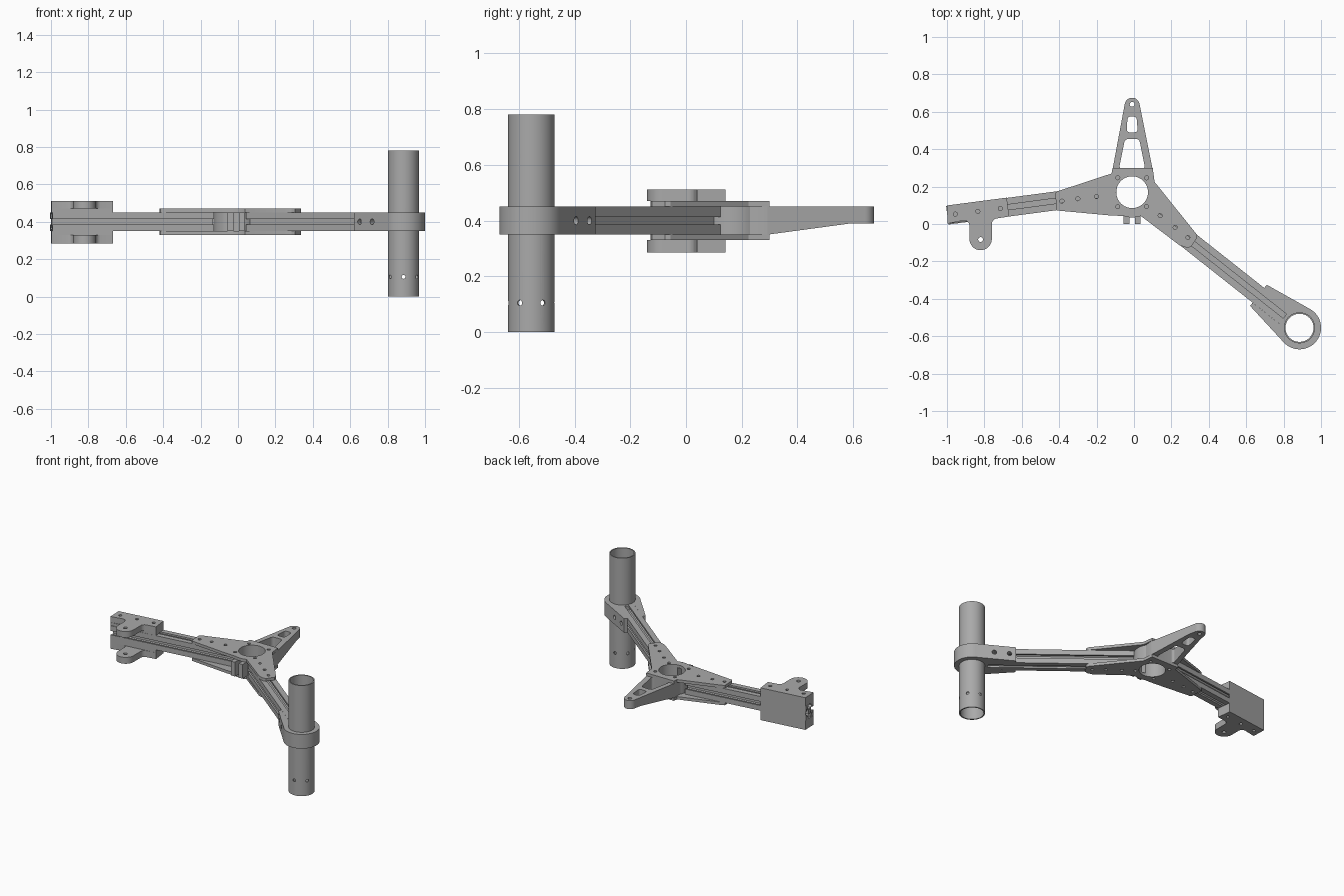
import bpy, bmesh
from math import radians, cos, sin, pi, atan2
from mathutils import Matrix, Vector

if "Cube" in bpy.data.objects:
    bpy.data.objects.remove(bpy.data.objects["Cube"])

grey = bpy.data.materials.new("machined_grey")
grey.use_nodes = True
grey.diffuse_color = (0.4, 0.4, 0.4, 1)
grey.node_tree.nodes["Principled BSDF"].inputs["Base Color"].default_value = (0.4, 0.4, 0.4, 1)


def arc(cx, cy, r, a0, a1, n=24):
    angles = [radians(a0 + (a1 - a0) * i / n) for i in range(n + 1)]
    return [(cx + r * cos(a), cy + r * sin(a)) for a in angles]


def circle(cx, cy, r, n=20):
    return arc(cx, cy, r, 0, 360, n)[:-1]


def rounded(points, radius, n=6):
    """Round every corner of a polygon."""
    out = []
    for i, p in enumerate(points):
        p = Vector(p)
        a = Vector(points[i - 1]) - p
        b = Vector(points[(i + 1) % len(points)]) - p
        cut = min(radius, a.length * 0.48, b.length * 0.48)
        a, b = p + a.normalized() * cut, p + b.normalized() * cut
        for k in range(n + 1):
            t = k / n
            out.append(tuple(a * (1 - t) ** 2 + p * 2 * t * (1 - t) + b * t * t))
    return out


def baked(obj):
    bpy.context.view_layer.update()
    return bpy.data.meshes.new_from_object(obj.evaluated_get(bpy.context.evaluated_depsgraph_get()))


def extrude(name, loops, z0, z1, matrix=Matrix()):
    """Solid from an outline and its holes, between two heights."""
    curve = bpy.data.curves.new(name, "CURVE")
    curve.dimensions = "2D"
    curve.fill_mode = "BOTH"
    curve.extrude = (z1 - z0) / 2
    for loop in loops:
        spline = curve.splines.new("POLY")
        spline.points.add(len(loop) - 1)
        for point, (x, y) in zip(spline.points, loop):
            point.co = (x, y, 0, 1)
        spline.use_cyclic_u = True
    temp = bpy.data.objects.new("temp", curve)
    bpy.context.collection.objects.link(temp)
    mesh = baked(temp)
    bpy.data.objects.remove(temp)
    mesh.transform(matrix @ Matrix.Translation((0, 0, (z0 + z1) / 2)))
    bm = bmesh.new()
    bm.from_mesh(mesh)
    bmesh.ops.remove_doubles(bm, verts=bm.verts, dist=1e-5)
    bmesh.ops.recalc_face_normals(bm, faces=bm.faces)
    bm.to_mesh(mesh)
    bm.free()
    mesh.materials.clear()
    mesh.materials.append(grey)
    obj = bpy.data.objects.new(name, mesh)
    bpy.context.collection.objects.link(obj)
    return obj


def drill(obj, matrices, radius, depth):
    """Cut round holes along the z axis of each matrix."""
    bm = bmesh.new()
    for m in matrices:
        bmesh.ops.create_cone(bm, cap_ends=True, segments=16, radius1=radius,
                              radius2=radius, depth=depth, matrix=m)
    mesh = bpy.data.meshes.new("drill")
    bm.to_mesh(mesh)
    bm.free()
    cutter = bpy.data.objects.new("drill", mesh)
    cutter.hide_render = True
    bpy.context.collection.objects.link(cutter)
    mod = obj.modifiers.new("holes", "BOOLEAN")
    mod.operation, mod.object, mod.solver = "DIFFERENCE", cutter, "EXACT"
    result = baked(obj)
    obj.modifiers.clear()
    obj.data = result
    bpy.data.objects.remove(cutter)


LOW, HIGH = 0.35, 0.45
HUB = (-0.01, 0.17)
TUBE = (0.885, -0.555)

# Slotted beam section, one quarter repeated around
quarter = [(0.05, -0.05), (0.05, -0.014), (0.038, -0.014), (0.038, -0.027), (0.03, -0.027),
           (0.019, -0.015), (0.019, 0.015), (0.03, 0.027), (0.038, 0.027), (0.038, 0.014), (0.05, 0.014)]
section = []
for k in range(4):
    c, s = cos(k * pi / 2), sin(k * pi / 2)
    section += [(x * c - y * s, x * s + y * c) for x, y in quarter]


def beam(name, start, end):
    d = Vector(end) - Vector(start)
    m = (Matrix.Translation((*start, (LOW + HIGH) / 2)) @ Matrix.Rotation(atan2(d.y, d.x), 4, "Z")
         @ Matrix.Rotation(pi / 2, 4, "Y"))
    return extrude(name, [section, circle(0, 0, 0.008)], 0, d.length, m)


beam("tube_arm_beam", (0.075, 0.085), (0.807, -0.493))
beam("bracket_arm_beam", (-0.998, 0.047), (-0.135, 0.161))

# Hub clamp with split ears and a windowed tail
hx, hy = HUB
outline = (arc(hx, hy, 0.085, -80, 260, 48) + [(-0.025, 0), (-0.055, 0)]
           + arc(hx, hy, 0.12, 248, 150) + [(-0.115, 0.29)]
           + arc(hx, 0.635, 0.04, 170, 10) + [(0.1, 0.29)]
           + arc(hx, hy, 0.12, 30, -68) + [(0.035, 0), (0.005, 0)])
windows = [rounded([(-0.08, 0.296), (0.06, 0.296), (0.028, 0.455), (-0.048, 0.455)], 0.02),
           rounded([(-0.04, 0.49), (0.02, 0.49), (0.014, 0.575), (-0.034, 0.575)], 0.02),
           circle(hx, 0.64, 0.013)]
hub = extrude("hub_clamp_and_tail", [outline] + windows, LOW, HIGH)
bm = bmesh.new()
bm.from_mesh(hub.data)
for y in (0.294, 0.59):
    bmesh.ops.bisect_plane(bm, geom=bm.verts[:] + bm.edges[:] + bm.faces[:],
                           plane_co=(0, y, 0), plane_no=(0, 1, 0))
for v in bm.verts:
    if v.co.z < 0.4:
        v.co.z = LOW + 0.04 * min(1, max(0, (v.co.y - 0.294) / 0.296))
bm.to_mesh(hub.data)
bm.free()

# Hub plates above and below the beams
plate = (rounded([(-0.425, 0.17), (-0.415, 0.072), (-0.37, 0.07)], 0.012)[7:14]
         + [(-0.12, 0.045)] + arc(hx, hy, 0.135, 250, 290, 8)
         + [(0.245, -0.115), (0.285, -0.127), (0.305, -0.122), (0.337, -0.075), (0.335, -0.055),
            (0.11, 0.225), (0.1, 0.3), (-0.115, 0.3), (-0.12, 0.27), (-0.4, 0.178), (-0.42, 0.168)])
bolts = [(hx + sx * 0.077, hy + sy * 0.077) for sx in (-1, 1) for sy in (-1, 1)]
bolts += [(-0.385, 0.122), (-0.3, 0.135), (-0.2, 0.147), (0.14, 0.045), (0.22, -0.018), (0.288, -0.072)]
holes = [circle(hx, hy, 0.085, 48)] + [circle(x, y, 0.011, 12) for x, y in bolts]
extrude("upper_hub_plate", [plate] + holes, HIGH, 0.47)
extrude("lower_hub_plate", [plate] + holes, 0.33, LOW)

# End bracket: lobed plates, pads against the beam and a thin back wall
body = [(-1, 0.099), (-0.68, 0.141), (-0.668, 0.04), (-0.757, 0.028)]
lobe = arc(-0.82, -0.08, 0.06, 0, -180, 16)
lobed = (body[:3] + arc(-0.73, 0.0, 0.03, 100, 180, 6) + lobe
         + arc(-0.91, -0.01, 0.03, 0, 85, 6) + [(-0.997, 0.002)])
pad = body[:3] + [(-0.997, 0.002)]
screws = [circle(x, y, 0.011, 12) for x, y in [(-0.955, 0.053), (-0.835, 0.067), (-0.715, 0.083)]]
lobe_hole = [circle(-0.82, -0.083, 0.013)]
for side, z0, z1, p0, p1 in (("upper", 0.47, 0.512, HIGH, 0.47), ("lower", 0.285, 0.33, 0.33, LOW)):
    extrude(side + "_bracket_plate", [lobed] + screws + lobe_hole, z0, z1)
    extrude(side + "_bracket_pad", [pad] + screws, p0, p1)
extrude("bracket_back_wall", [[(-1, 0.099), (-0.68, 0.141), (-0.679, 0.136), (-0.999, 0.094)]], LOW, HIGH)

# Upright tube with a ring of holes near the foot
tube = extrude("upright_tube", [circle(*TUBE, 0.083, 64), circle(*TUBE, 0.075, 64)], 0, 0.78)
drill(tube, [Matrix.Translation((*TUBE, 0.105)) @ Matrix.Rotation(radians(30 + 60 * k), 4, "Z")
             @ Matrix.Rotation(pi / 2, 4, "Y") @ Matrix.Translation((0, 0, 0.08))
             for k in range(6)], 0.01, 0.06)

# Tube clamp with two cheeks gripping the beam
frame = Matrix.Translation((*TUBE, 0)) @ Matrix.Rotation(radians(141.7), 4, "Z")
cheeks = [(0.28, -0.072), (0.28, -0.05), (0.1, -0.05), (0.1, 0.05), (0.28, 0.05), (0.28, 0.072)]
clamp = extrude("tube_clamp", [cheeks + arc(0, 0, 0.115, 81, 279, 48), circle(0, 0, 0.083, 64)],
                LOW, HIGH, frame)
drill(clamp, [frame @ Matrix.Translation((u, 0, 0.4)) @ Matrix.Rotation(pi / 2, 4, "X")
              for u in (0.14, 0.237)], 0.015, 0.5)

# Smooth the round walls, keep the edges crisp
bpy.ops.object.select_all(action="DESELECT")
for obj in bpy.context.collection.objects:
    if obj.type == "MESH" and grey.name in obj.data.materials:
        obj.select_set(True)
        bpy.context.view_layer.objects.active = obj
bpy.ops.object.shade_smooth_by_angle(angle=radians(30))
